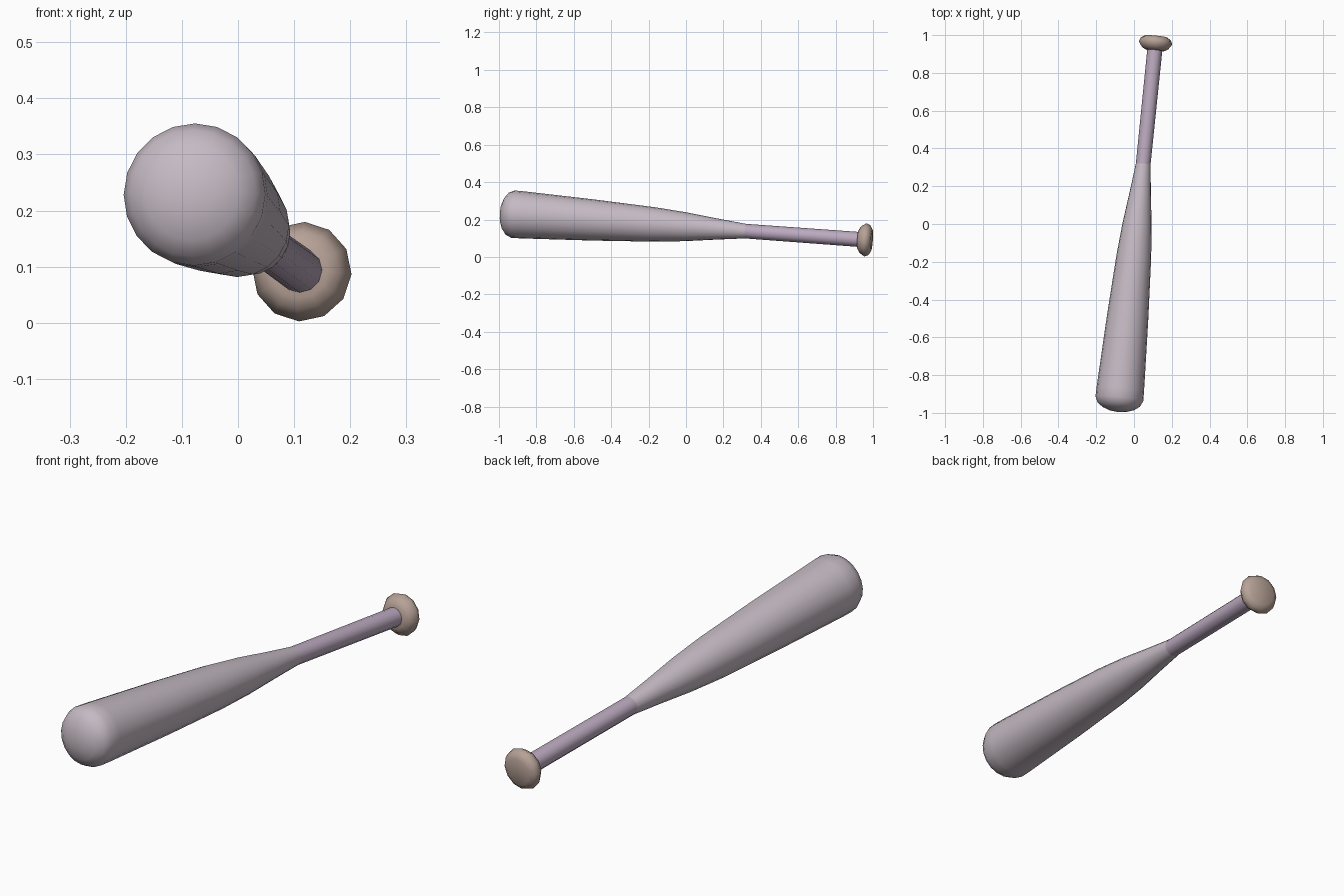
import bpy, bmesh, math
from mathutils import Vector, Matrix

if "Cube" in bpy.data.objects:
    bpy.data.objects.remove(bpy.data.objects["Cube"])

# Tilted bat axis: barrel end at the front, knob at the back
AXIS = Vector((0.1016, 1.0, -0.073)).normalized()
PLACE = Matrix.Translation((0.0165, 0, 0.161)) @ AXIS.to_track_quat('Z', 'Y').to_matrix().to_4x4()


def lathe(name, profile, sides, color, angle=60, turn=0.0):
    """Turn a (distance along axis, radius) profile around the bat axis."""
    bm = bmesh.new()
    rings = []
    for s, r in profile:
        if r == 0:
            rings.append([bm.verts.new((0, 0, s))])
            continue
        rings.append([bm.verts.new((r * math.cos(turn + 2 * math.pi * i / sides),
                                    r * math.sin(turn + 2 * math.pi * i / sides), s))
                      for i in range(sides)])
    for a, b in zip(rings, rings[1:]):
        for i in range(sides):
            j = (i + 1) % sides
            quad = [a[i % len(a)], a[j % len(a)], b[j % len(b)], b[i % len(b)]]
            bm.faces.new(list(dict.fromkeys(quad)))
    bmesh.ops.recalc_face_normals(bm, faces=bm.faces)
    mesh = bpy.data.meshes.new(name)
    bm.to_mesh(mesh)
    bm.free()
    mesh.transform(PLACE)
    obj = bpy.data.objects.new(name, mesh)
    bpy.context.collection.objects.link(obj)
    mat = bpy.data.materials.new(name + "_paint")
    mat.diffuse_color = (*color, 1)
    mat.use_nodes = True
    mat.node_tree.nodes["Principled BSDF"].inputs["Base Color"].default_value = mat.diffuse_color
    mesh.materials.append(mat)
    bpy.ops.object.select_all(action='DESELECT')
    obj.select_set(True)
    bpy.context.view_layer.objects.active = obj
    bpy.ops.object.shade_smooth_by_angle(angle=math.radians(angle))
    return obj


# Barrel with rounded end, tapering into the handle
lathe("barrel", [(-1.003, 0), (-0.998, 0.045), (-0.984, 0.085), (-0.963, 0.113),
                 (-0.932, 0.127), (-0.88, 0.126), (-0.50, 0.110), (-0.17, 0.092),
                 (0.0, 0.077), (0.17, 0.056), (0.32, 0.039)],
      20, (0.56, 0.49, 0.55))

# Slim grip
lathe("handle", [(0.30, 0.039), (0.32, 0.039), (0.95, 0.040)], 12, (0.50, 0.40, 0.52))

# Rounded knob at the end of the grip
lathe("knob", [(0.927, 0), (0.927, 0.050), (0.938, 0.070), (0.966, 0.089),
               (0.988, 0.080), (1.001, 0.058), (1.002, 0)],
      12, (0.47, 0.36, 0.31), turn=math.radians(3))
